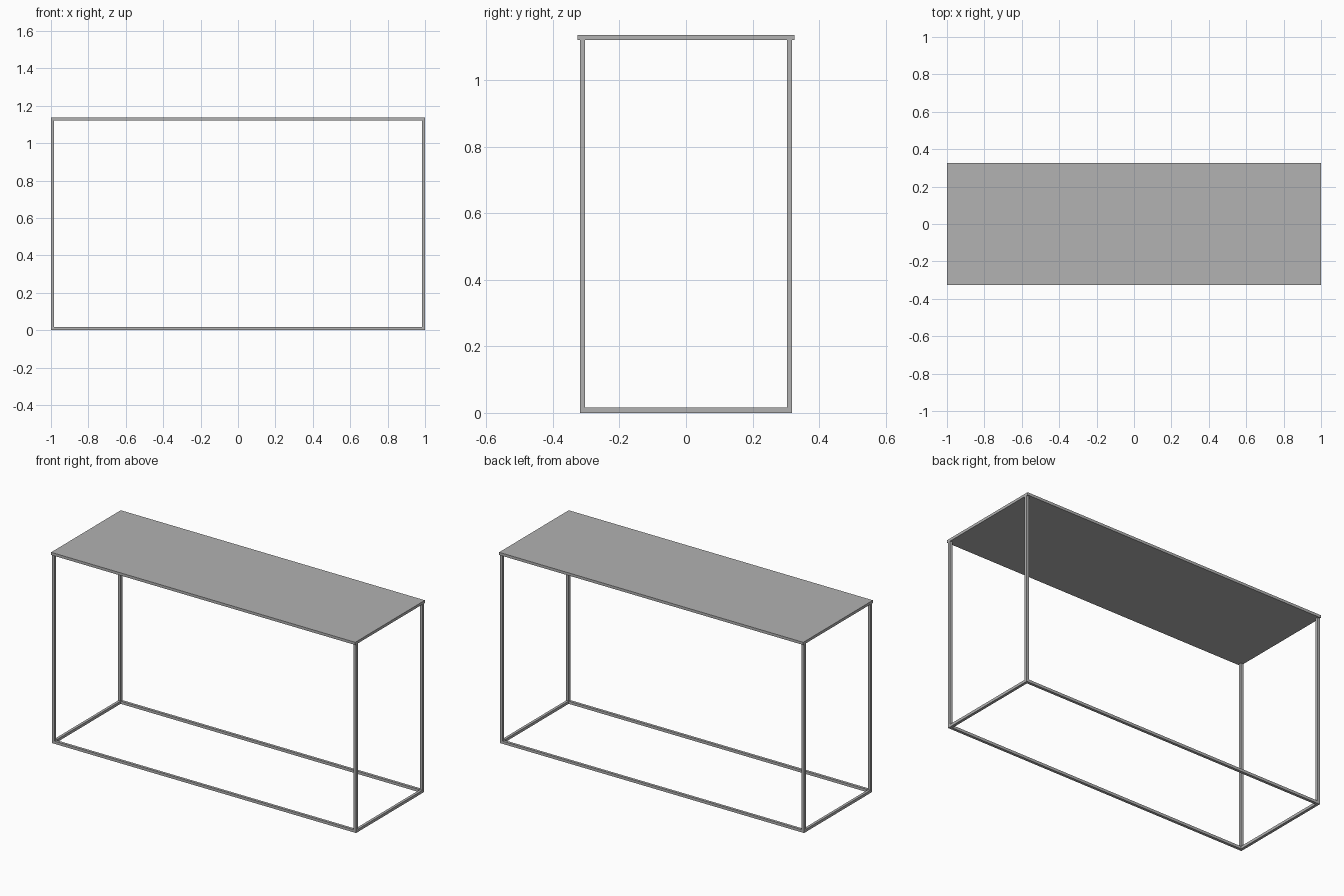
import bpy

cube = bpy.data.objects.get("Cube")
if cube:
    bpy.data.objects.remove(cube, do_unlink=True)

grey = bpy.data.materials.new("plain_grey")
grey.use_nodes = True
colour = (0.445, 0.445, 0.445, 1)
grey.diffuse_color = colour
grey.node_tree.nodes["Principled BSDF"].inputs["Base Color"].default_value = colour


def box(name, low, high):
    """Axis-aligned box between two corners."""
    bpy.ops.mesh.primitive_cube_add(size=1)
    ob = bpy.context.object
    ob.name = name
    ob.location = [(a + b) / 2 for a, b in zip(low, high)]
    ob.scale = [b - a for a, b in zip(low, high)]
    bpy.ops.object.transform_apply(location=True, rotation=False, scale=True)
    ob.data.materials.append(grey)
    return ob


BAR = 0.016          # square tube thickness
X, Y = 1.0, 0.319    # outer half size of the frame
TOP_Y = 0.327        # half depth of the top, slightly overhanging
UNDER, TOP = 1.121, 1.137

# Table top
box("table_top", (-X, -TOP_Y, UNDER), (X, TOP_Y, TOP))

# Legs run from floor to top; long rails fit between them
for y, depth in ((-Y, "front"), (Y - BAR, "back")):
    for x, side in ((-X, "right"), (X - BAR, "left")):
        box(f"{depth}_{side}_leg", (x, y, 0), (x + BAR, y + BAR, UNDER))
    box(f"{depth}_floor_rail", (-X + BAR, y, 0), (X - BAR, y + BAR, BAR))

# Short floor rails
for x, side in ((-X, "right"), (X - BAR, "left")):
    box(f"{side}_floor_rail", (x, -Y + BAR, 0), (x + BAR, Y - BAR, BAR))
